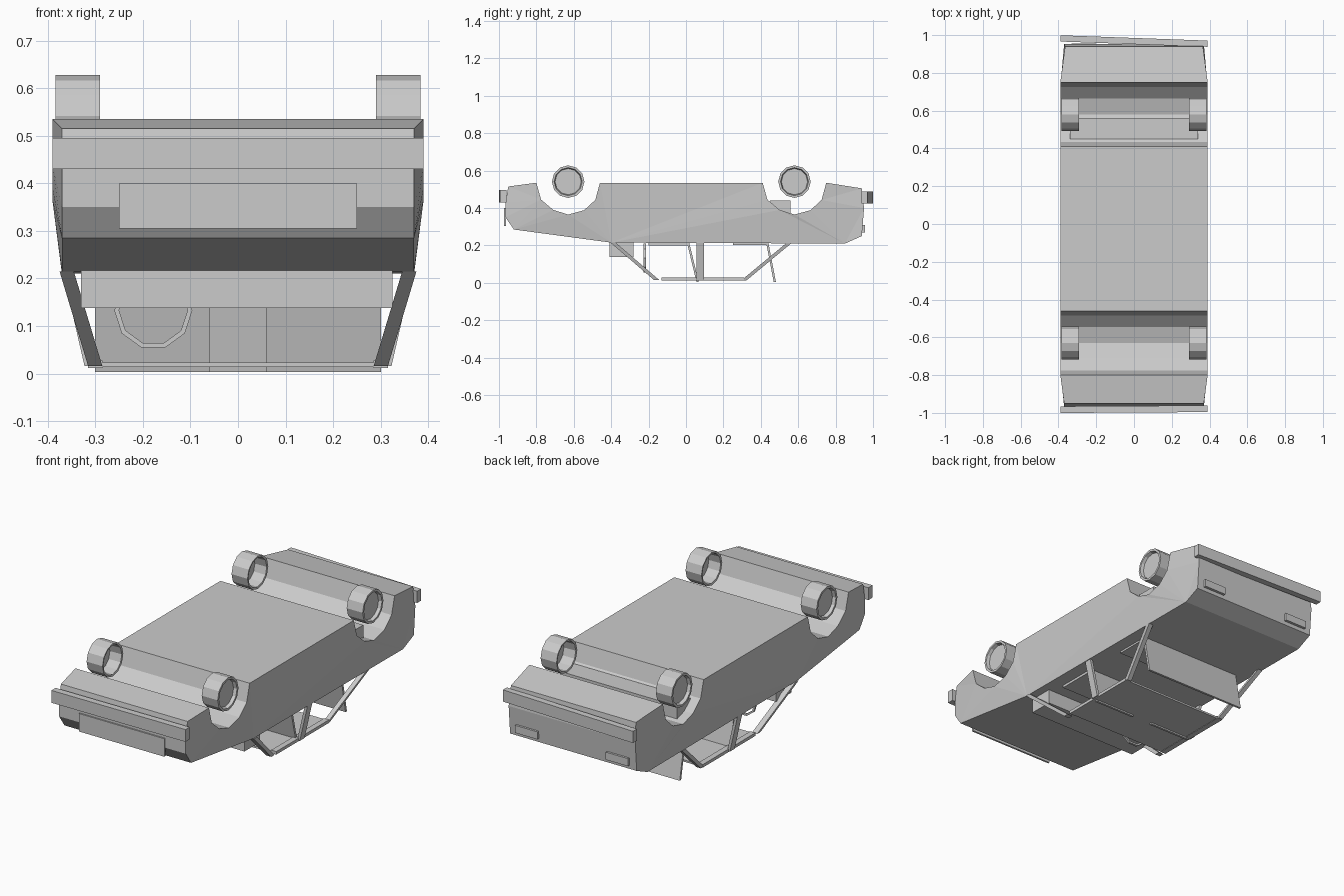
import bpy, bmesh, math
from mathutils import Vector

if "Cube" in bpy.data.objects:
    bpy.data.objects.remove(bpy.data.objects["Cube"])


def make(name, verts, faces, recalc=True):
    me = bpy.data.meshes.new(name)
    me.from_pydata(verts, [], faces)
    bm = bmesh.new()
    bm.from_mesh(me)
    bmesh.ops.remove_doubles(bm, verts=bm.verts, dist=1e-5)
    if recalc:
        bmesh.ops.recalc_face_normals(bm, faces=bm.faces)
    bm.to_mesh(me)
    bm.free()
    ob = bpy.data.objects.new(name, me)
    bpy.context.collection.objects.link(ob)
    return ob


BOX = [(0, 1, 2, 3), (4, 5, 6, 7), (0, 1, 5, 4), (1, 2, 6, 5), (2, 3, 7, 6), (3, 0, 4, 7)]
CORNERS = [(-.5, -.5), (.5, -.5), (.5, .5), (-.5, .5)]


def beam(name, a, b, sx, sy):
    """Prism with level ends of size sx by sy, running from point a to point b."""
    vs = [(p[0] + cx * sx, p[1] + cy * sy, p[2]) for p in (a, b) for cx, cy in CORNERS]
    return make(name, vs, BOX)


def box(name, x, y, z, skew=0):
    cx, cy = sum(x) / 2, sum(y) / 2
    ob = beam(name, (cx, cy, z[0]), (cx, cy, z[1]), x[1] - x[0], y[1] - y[0])
    for v in ob.data.vertices:
        v.co.y += skew * v.co.x
    return ob


# body shell, upside down: side profile (y, z, half width)
def arch(cy):
    return [(cy + dy, z, .39) for dy, z in
            ((-.17, .535), (-.145, .445), (-.08, .39), (0, .365), (.085, .388), (.145, .443), (.17, .535))]


profile = [(-.965, .35, .37), (-.965, .43, .37), (-.95, .515, .37)] + arch(-.63) + arch(.58) + [
    (.94, .505, .365), (.952, .40, .37), (.94, .25, .37), (.85, .21, .37),
    (-.40, .215, .37), (-.92, .285, .37)]
n = len(profile)
verts = [(s * w, y, z) for s in (-1, 1) for y, z, w in profile]
faces = [(i, (i + 1) % n, n + (i + 1) % n, n + i) for i in range(n)]
faces += [tuple(range(n)), tuple(range(2 * n - 1, n - 1, -1))]
body = make("body_shell", verts, faces)
bm = bmesh.new()
bm.from_mesh(body.data)
bmesh.ops.triangulate(bm, faces=[f for f in bm.faces if len(f.verts) > 4])
bm.to_mesh(body.data)
bm.free()

# bumpers, grille, lights and tank
box("front_bumper", (-.39, .39), (-.998, -.963), (.43, .495), .006)
box("rear_bumper", (-.39, .39), (.952, .985), (.425, .487), -.036)
box("grille", (-.25, .25), (-.972, -.962), (.305, .40))
box("fuel_tank", (-.34, .34), (.45, .56), (.36, .44))
for s in (-1, 1):
    x = sorted((s * .20, s * .33))
    box("rear_light", x, (.94, .956), (.27, .31))

# wheels: open drums with a recessed outer disc
WHEEL = [(.366, 0), (.366, .07), (.383, .075), (.383, .087), (.29, .087), (.292, .077), (.36, .075), (.36, 0)]
SIDES = 12
for cy in (-.63, .58):
    for s in (-1, 1):
        vs, fs, m = [], [], len(WHEEL)
        for k in range(SIDES):
            t = 2 * math.pi * k / SIDES
            vs += [(s * x, cy + r * math.cos(t), .541 + r * math.sin(t)) for x, r in WHEEL]
            j = (k + 1) % SIDES
            for i in range(m - 1):
                if i == 0:
                    fs.append((k * m, k * m + 1, j * m + 1))
                elif i == m - 2:
                    fs.append((k * m + i, k * m + i + 1, j * m + i))
                else:
                    fs.append((k * m + i, k * m + i + 1, j * m + i + 1, j * m + i))
        # shared disc centres
        fs = [tuple((0 if v % m == 0 else m - 1 if v % m == m - 1 else v) for v in f) for f in fs]
        ob = make("wheel", vs, fs)
        bm = bmesh.new()
        bm.from_mesh(ob.data)
        bmesh.ops.delete(bm, geom=[v for v in bm.verts if not v.link_faces], context='VERTS')
        bm.to_mesh(ob.data)
        bm.free()

# roof and pillars
box("roof", (-.30, .30), (-.13, .31), (.014, .024))
for s in (-1, 1):
    beam("front_pillar", (s * .36, -.39, .215), (s * .30, -.158, .016), .03, .028)
    beam("middle_pillar", (s * .36, .075, .212), (s * .315, .075, .016), .015, .04)
    beam("rear_pillar", (s * .36, .55, .212), (s * .30, .308, .012), .025, .028)
    box("roof_rail", sorted((s * .285, s * .315)), (-.13, .31), (.012, .028))

# dashboard and seats
box("dashboard", (-.33, .325), (-.41, -.28), (.138, .22))
for x0, x1 in ((-.30, -.06), (.06, .30)):
    cx, w = (x0 + x1) / 2, x1 - x0
    beam("front_seat_back", (cx, .012, .212), (cx, .062, .004), w, .012)
    box("front_seat_cushion", (x0, x1), (-.20, .015), (.200, .213))
beam("rear_seat_back", (0, .435, .212), (0, .475, .004), .60, .012)
box("rear_seat_cushion", (-.30, .30), (.25, .44), (.202, .213))

# steering wheel: flat ring
vs, fs, N = [], [], 10
for k in range(N):
    t = 2 * math.pi * (k + .5) / N
    for r, y in ((.082, -.226), (.082, -.214), (.072, -.214), (.072, -.226)):
        vs.append((-.178 + r * math.sin(t), y, .133 - r * math.cos(t)))
    j = (k + 1) % N
    fs += [(4 * k + i, 4 * k + (i + 1) % 4, 4 * j + (i + 1) % 4, 4 * j + i) for i in range(4)]
make("steering_wheel", vs, fs)
